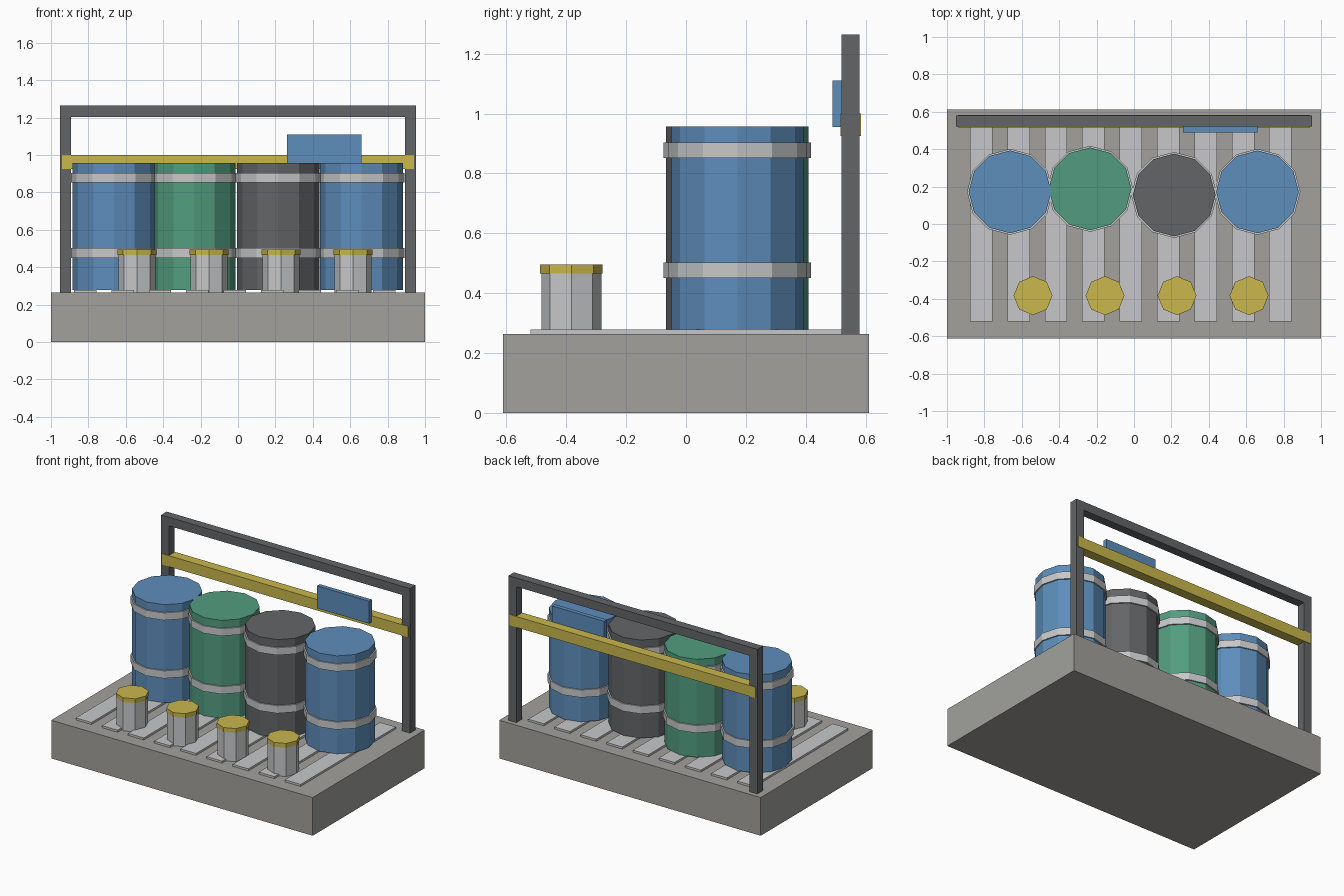
import bpy, bmesh, math
from mathutils import Matrix

if "Cube" in bpy.data.objects:
    bpy.data.objects.remove(bpy.data.objects["Cube"])


def material(name, rgb):
    m = bpy.data.materials.new(name)
    m.diffuse_color = (*rgb, 1)
    m.use_nodes = True
    m.node_tree.nodes["Principled BSDF"].inputs["Base Color"].default_value = m.diffuse_color
    return m


CONCRETE = material("warm_grey", (0.36, 0.355, 0.335))
LIGHT = material("light_grey", (0.57, 0.575, 0.585))
DARK = material("dark_grey", (0.125, 0.13, 0.137))
BLUE = material("blue", (0.11, 0.267, 0.497))
GREEN = material("green", (0.085, 0.335, 0.215))
YELLOW = material("yellow", (0.585, 0.476, 0.073))


def finish(name, bm, mat):
    mesh = bpy.data.meshes.new(name)
    bm.to_mesh(mesh)
    bm.free()
    mesh.materials.append(mat)
    obj = bpy.data.objects.new(name, mesh)
    bpy.context.collection.objects.link(obj)
    return obj


def box(name, x, y, z, mat):
    """Box from (min, max) ranges on each axis."""
    bm = bmesh.new()
    bmesh.ops.create_cube(bm, size=1)
    for v in bm.verts:
        v.co = [r[0] + (c + 0.5) * (r[1] - r[0]) for c, r in zip(v.co, (x, y, z))]
    return finish(name, bm, mat)


def cylinder(name, x, y, z, radius, sides, mat):
    """Upright flat-sided cylinder with z as a (min, max) range."""
    bm = bmesh.new()
    bmesh.ops.create_cone(bm, cap_ends=True, segments=sides, radius1=radius,
                          radius2=radius, depth=z[1] - z[0],
                          matrix=Matrix.Translation((x, y, (z[0] + z[1]) / 2)))
    return finish(name, bm, mat)


# Base with deck slats
box("base", (-1, 1), (-0.612, 0.612), (0, 0.264), CONCRETE)
for i in range(9):
    x = -0.817 + 0.2 * i
    box(f"slat_{i + 1}", (x - 0.06, x + 0.06), (-0.52, 0.52), (0.255, 0.278), LIGHT)

# Drums, each with two hoops
drums = [(-0.663, 0.172, BLUE), (-0.235, 0.188, GREEN),
         (0.215, 0.155, DARK), (0.66, 0.172, BLUE)]
for i, (x, y, mat) in enumerate(drums, 1):
    cylinder(f"drum_{i}", x, y, (0.278, 0.956), 0.221, 12, mat)
    for part, z in (("lower", (0.45, 0.502)), ("upper", (0.852, 0.903))):
        cylinder(f"drum_{i}_{part}_hoop", x, y, z, 0.23, 12, LIGHT)

# Small cans with lids
for i in range(4):
    x = -0.54 + 0.385 * i
    cylinder(f"can_{i + 1}", x, -0.383, (0.264, 0.467), 0.1, 8, LIGHT)
    cylinder(f"can_lid_{i + 1}", x, -0.383, (0.465, 0.495), 0.104, 8, YELLOW)

# Rear frame: posts, top beam and rail
for side, x in (("left", -0.922), ("right", 0.922)):
    box(f"{side}_post", (x - 0.03, x + 0.03), (0.52, 0.58), (0.255, 1.264), DARK)
box("top_beam", (-0.892, 0.892), (0.52, 0.58), (1.204, 1.264), DARK)
box("rail", (-0.941, 0.941), (0.516, 0.584), (0.925, 1.0), YELLOW)

# Blank sign plate on the rail
box("sign_plate", (0.262, 0.66), (0.49, 0.52), (0.955, 1.11), BLUE)
